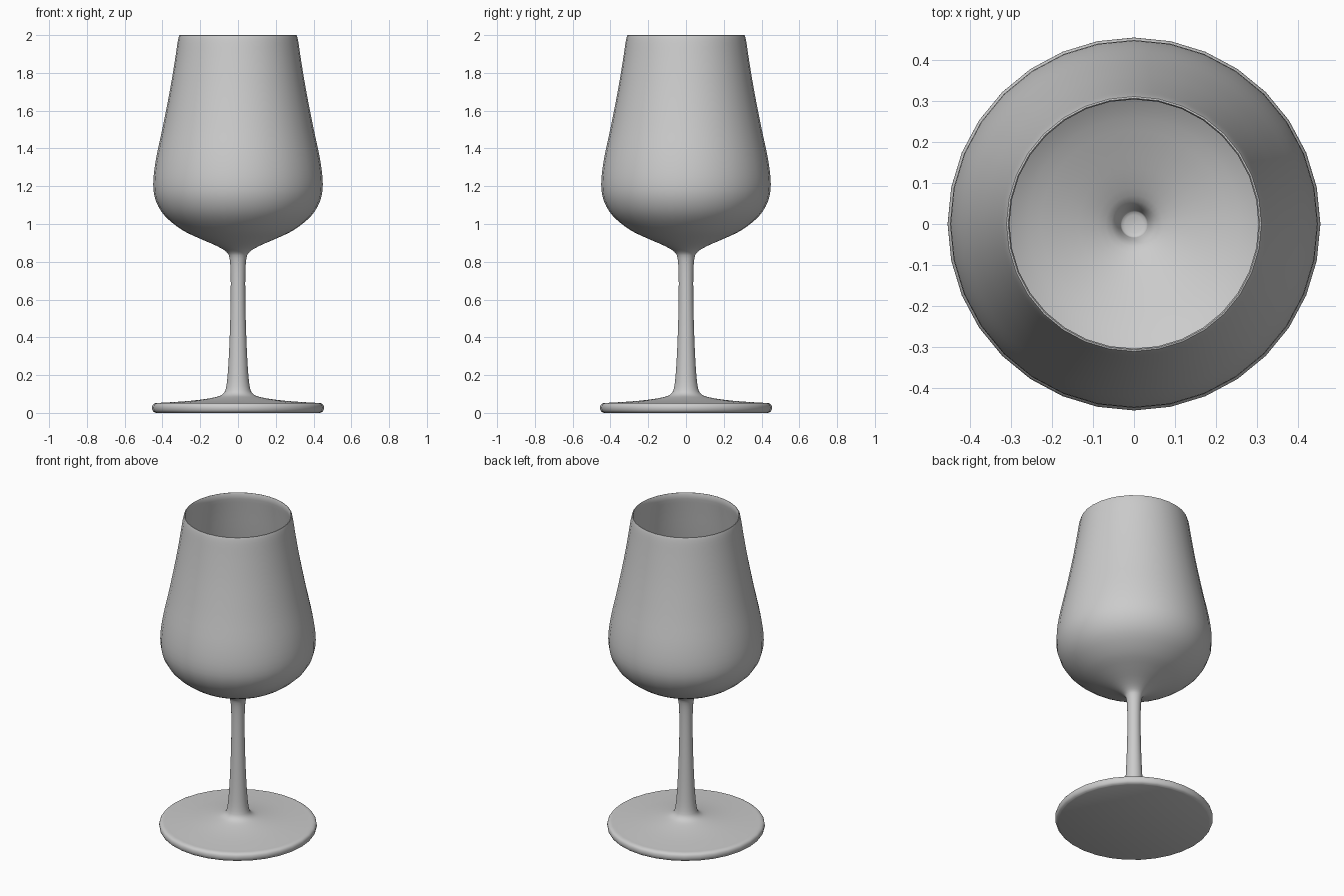
import bpy, bmesh, math
from mathutils import Vector

if "Cube" in bpy.data.objects:
    bpy.data.objects.remove(bpy.data.objects["Cube"])

SEGMENTS = 32


def smooth_path(points, steps=3):
    """Catmull-Rom curve through the profile points."""
    p = [Vector(q) for q in points]
    p = [p[0]] + p + [p[-1]]
    out = []
    for a, b, c, d in zip(p, p[1:], p[2:], p[3:]):
        for i in range(steps):
            t = i / steps
            out.append(0.5 * (2 * b + (c - a) * t + (2 * a - 5 * b + 4 * c - d) * t * t
                              + (3 * b - a - 3 * c + d) * t ** 3))
    return out + [p[-1]]


def lathe(name, profile):
    """Revolve an (r, z) profile around z, closing both ends on the axis."""
    bm = bmesh.new()
    rings = []
    for r, z in profile:
        rings.append([bm.verts.new((r * math.sin(a), r * math.cos(a), z))
                      for a in (2 * math.pi * i / SEGMENTS for i in range(SEGMENTS))])
    for lo, hi in zip(rings, rings[1:]):
        for i in range(SEGMENTS):
            j = (i + 1) % SEGMENTS
            bm.faces.new((lo[i], lo[j], hi[j], hi[i]))
    bm.faces.new(rings[0])
    bm.faces.new(rings[-1])
    bmesh.ops.recalc_face_normals(bm, faces=bm.faces)
    mesh = bpy.data.meshes.new(name)
    bm.to_mesh(mesh)
    bm.free()
    obj = bpy.data.objects.new(name, mesh)
    bpy.context.collection.objects.link(obj)
    bpy.context.view_layer.objects.active = obj
    obj.select_set(True)
    bpy.ops.object.shade_smooth_by_angle(angle=math.radians(50))
    return obj


# Outside: foot, stem, bowl up to the rim
foot = [(0.435, 0.0), (0.449, 0.008), (0.455, 0.025), (0.451, 0.043), (0.435, 0.052)]
outer = [(0.40, 0.054), (0.25, 0.064), (0.13, 0.081), (0.08, 0.10), (0.062, 0.14),
         (0.052, 0.24), (0.044, 0.40), (0.039, 0.58), (0.039, 0.74), (0.045, 0.82),
         (0.062, 0.853), (0.115, 0.885), (0.20, 0.922), (0.295, 0.968), (0.385, 1.04),
         (0.434, 1.12), (0.449, 1.21), (0.435, 1.34), (0.397, 1.52), (0.360, 1.71),
         (0.335, 1.86), (0.320, 1.96), (0.314, 1.99)]

# Inside: rim lip, bowl wall and the small dip above the stem
lip = [(0.311, 1.999), (0.307, 2.0), (0.304, 1.995)]
inner = [(0.307, 1.96), (0.324, 1.86), (0.349, 1.71), (0.386, 1.52), (0.424, 1.34),
         (0.438, 1.21), (0.424, 1.125), (0.377, 1.05), (0.290, 0.98), (0.197, 0.935),
         (0.110, 0.897), (0.055, 0.866), (0.036, 0.83), (0.030, 0.815), (0.004, 0.81)]

lathe("wine_glass", smooth_path(foot + outer) + [Vector(q) for q in lip] + smooth_path(inner))
